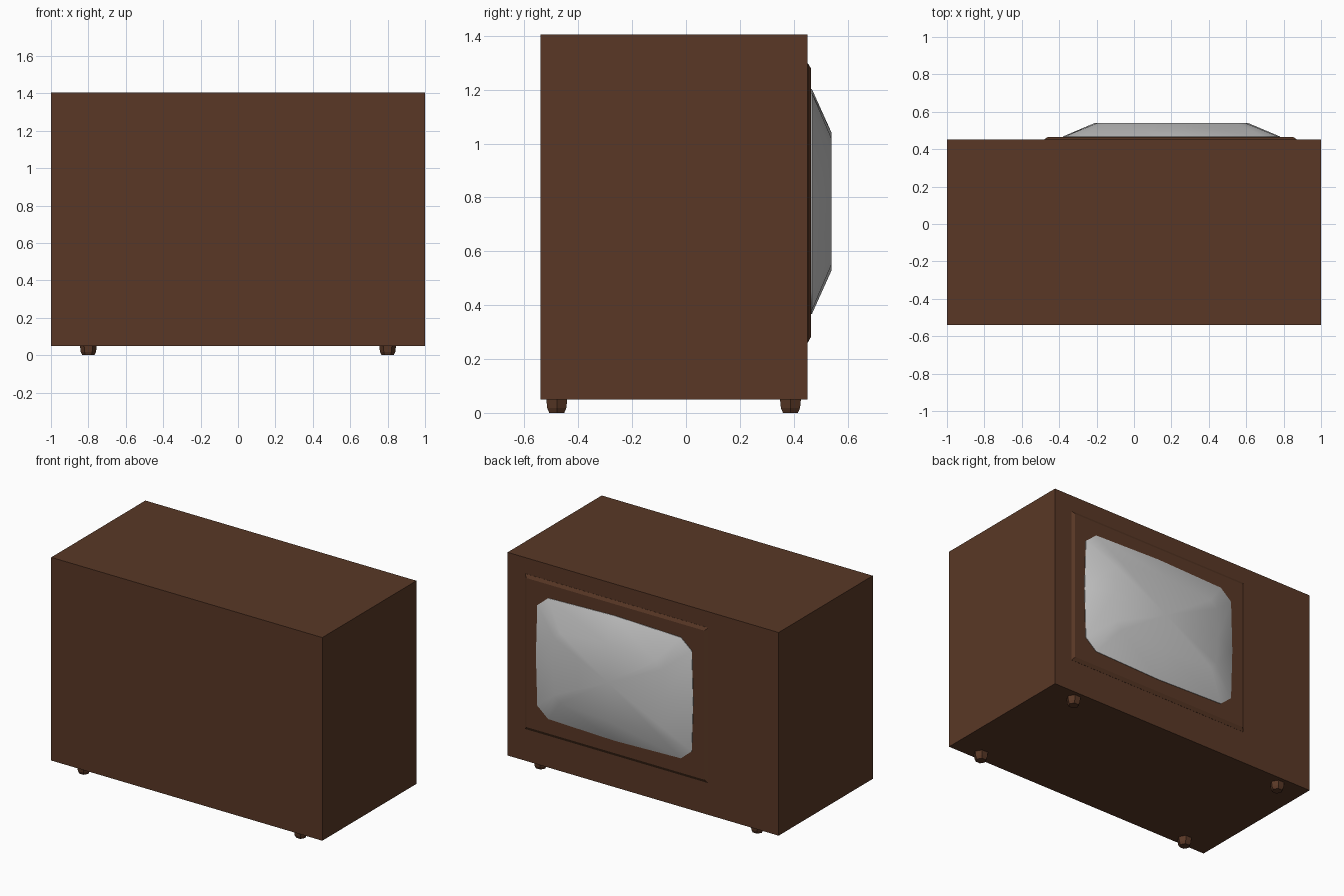
import bpy, bmesh, math

if "Cube" in bpy.data.objects:
    bpy.data.objects.remove(bpy.data.objects["Cube"])


def material(name, rgb):
    m = bpy.data.materials.new(name)
    m.diffuse_color = (*rgb, 1)
    m.use_nodes = True
    m.node_tree.nodes["Principled BSDF"].inputs["Base Color"].default_value = m.diffuse_color
    return m


wood = material("brown wood", (0.10, 0.039, 0.019))
glass = material("pale grey glass", (0.60, 0.60, 0.60))


def loft(name, rings, mat, cap_start=True):
    """Skin a list of equal-length point rings and cap the ends."""
    bm = bmesh.new()
    loops = [[bm.verts.new(p) for p in r] for r in rings]
    n = len(loops[0])
    for a, b in zip(loops, loops[1:]):
        for i in range(n):
            j = (i + 1) % n
            bm.faces.new((a[i], a[j], b[j], b[i]))
    if cap_start:
        bm.faces.new(loops[0][::-1])
    bm.faces.new(loops[-1])
    bmesh.ops.recalc_face_normals(bm, faces=bm.faces)
    me = bpy.data.meshes.new(name)
    bm.to_mesh(me)
    bm.free()
    me.materials.append(mat)
    ob = bpy.data.objects.new(name, me)
    bpy.context.collection.objects.link(ob)
    return ob


def rect(x0, x1, z0, z1, y):
    return [(x0, y, z0), (x1, y, z0), (x1, y, z1), (x0, y, z1)]


# cabinet box
loft("cabinet", [rect(-1, 1, 0.05, 1.405, -0.54), rect(-1, 1, 0.05, 1.405, 0.452)], wood)

# bevelled screen surround
loft("screen_surround", [rect(-0.48, 0.87, 0.262, 1.298, 0.445),
                         rect(-0.48, 0.87, 0.262, 1.298, 0.453),
                         rect(-0.462, 0.852, 0.284, 1.278, 0.465)], wood)


# bulging screen: one quarter outline mirrored to a full ring
def screen_ring(mid_x, side, top, mid_z, y):
    q = [(mid_x, 0), side, top, (0, mid_z)]
    half = q + [(-x, z) for x, z in q[-2::-1]]
    full = half + [(x, -z) for x, z in half[-2:0:-1]]
    return [(0.2 + x, y, 0.785 + z) for x, z in full]


outer = ((0.58, (0.57, 0.335), (0.49, 0.403), 0.417))
inner = ((0.41, (0.395, 0.19), (0.35, 0.235), 0.257))
screen = loft("screen", [screen_ring(*outer, 0.463), screen_ring(*outer, 0.468),
                         screen_ring(*inner, 0.54)], glass, cap_start=False)
# fan the front so it shades evenly from the centre
bm = bmesh.new()
bm.from_mesh(screen.data)
front = max(bm.faces, key=lambda f: f.calc_center_median().y)
bmesh.ops.poke(bm, faces=[front])
for f in bm.faces:
    f.smooth = True
for e in bm.edges:
    e.smooth = not (len(e.link_faces) == 2 and all(abs(v.co.y - 0.468) < 1e-4 for v in e.verts))
bm.to_mesh(screen.data)
bm.free()


# tapered hexagonal feet
def hexagon(cx, cy, r, z):
    return [(cx + r * math.cos(i * math.pi / 3), cy + r * math.sin(i * math.pi / 3), z)
            for i in range(6)]


for row, y in (("front", -0.48), ("back", 0.388)):
    for side, x in (("left", -0.8), ("right", 0.8)):
        loft(f"{row}_{side}_foot", [hexagon(x, y, 0.032, 0), hexagon(x, y, 0.041, 0.018),
                                    hexagon(x, y, 0.045, 0.052)], wood)
